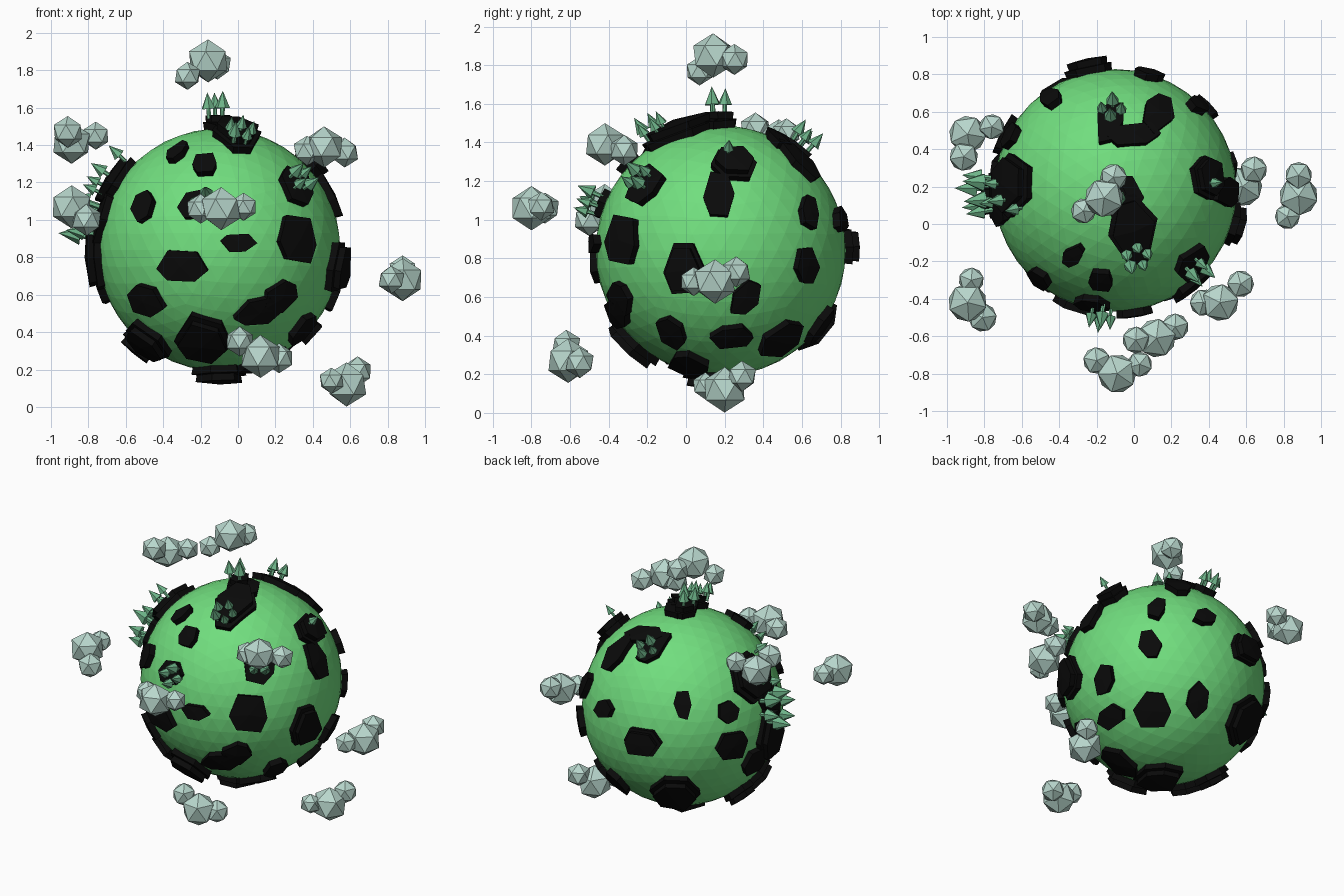
import bpy, bmesh, math, random
from mathutils import Vector, Matrix

if "Cube" in bpy.data.objects:
    bpy.data.objects.remove(bpy.data.objects["Cube"])

random.seed(4)
CENTRE = Vector((-0.10, 0.18, 0.84))
R = 0.648          # planet radius
LAND_R = 0.688     # lower land tier
TALL_R = 0.722     # upper land tier


def material(name, rgb):
    m = bpy.data.materials.new(name)
    m.diffuse_color = (*rgb, 1)
    m.use_nodes = True
    m.node_tree.nodes["Principled BSDF"].inputs["Base Color"].default_value = m.diffuse_color
    return m


GREEN = material("planet green", (0.165, 0.73, 0.21))
BLACK = material("land black", (0.003, 0.003, 0.003))
LEAF = material("tree green", (0.155, 0.456, 0.25))
CLOUD = material("cloud grey", (0.48, 0.68, 0.61))


def finish(bm, name, mat):
    bmesh.ops.recalc_face_normals(bm, faces=bm.faces)
    me = bpy.data.meshes.new(name)
    bm.to_mesh(me)
    bm.free()
    me.materials.append(mat)
    ob = bpy.data.objects.new(name, me)
    bpy.context.collection.objects.link(ob)


def frame(az, el):
    """Right, up and outward axes of a viewing direction."""
    a, e = math.radians(az), math.radians(el)
    out = Vector((math.sin(a) * math.cos(e), -math.cos(a) * math.cos(e), math.sin(e)))
    right = Vector((math.cos(a), math.sin(a), 0))
    return right, out.cross(right), out


def tangents(n, hint):
    ex = (hint - n * hint.dot(n)).normalized()
    return ex, n.cross(ex)


def slab(bm, n, ex, ey, outline, top):
    """Raised land plate: an outline pushed out from the sphere."""
    low, high = [], []
    for x, y in outline:
        d = (n * LAND_R + ex * x + ey * y).normalized()
        low.append(bm.verts.new(CENTRE + d * (R - 0.04)))
        high.append(bm.verts.new(CENTRE + d * top))
    mid = bm.verts.new(CENTRE + n * top)
    k = len(outline)
    for i in range(k):
        j = (i + 1) % k
        bm.faces.new((low[i], low[j], high[j], high[i]))
        bm.faces.new((high[i], high[j], mid))


def land(bm, az, el, patches):
    """Patches given as u, v on the disc seen from az/el, half sizes, turn, tall."""
    right, up, out = frame(az, el)
    for u, v, a, b, turn, tall in patches:
        w = math.sqrt(max(0, LAND_R ** 2 - u * u - v * v))
        n = (right * u + up * v + out * w).normalized()
        ex, ey = tangents(n, right)
        t = math.radians(turn)
        pts = []
        for i in range(6):
            ang = math.radians(i * 60 + random.uniform(-12, 12))
            k = random.uniform(0.92, 1.12)
            x, y = a * k * math.cos(ang), b * k * math.sin(ang) * 1.1
            pts.append((x * math.cos(t) - y * math.sin(t), x * math.sin(t) + y * math.cos(t)))
        slab(bm, n, ex, ey, pts, LAND_R)
        if tall:
            slab(bm, n, ex, ey, [(x * 0.8, y * 0.8) for x, y in pts], TALL_R)


# Planet
bm = bmesh.new()
bmesh.ops.create_icosphere(bm, subdivisions=4, radius=R, matrix=Matrix.Translation(CENTRE))
finish(bm, "planet", GREEN)

# Land seen from the front
bm = bmesh.new()
land(bm, 0, 0, [
    (-.23, .54, .05, .08, -35, 0), (-.08, .47, .07, .07, 0, 0),
    (-.42, .24, .08, .08, 0, 0), (-.13, .24, .10, .08, 0, 0),
    (-.21, -.09, .15, .09, 0, 0), (.10, .04, .10, .05, 0, 0),
    (.435, .055, .12, .14, 0, 0), (-.41, -.28, .12, .09, 0, 0),
    (.22, -.34, .15, .08, 0, 0), (.34, -.26, .11, .08, 30, 0),
    (-.09, -.50, .16, .17, 0, 1), (-.40, -.50, .14, .13, 0, 1),
    (.43, .35, .11, .11, 0, 0), (.46, -.44, .10, .08, 30, 0),
    (.25, -.62, .14, .12, 0, 0),
])
# Land seen from the right
land(bm, 90, 0, [
    (.07, .46, .13, .10, 0, 1), (-.01, .30, .08, .14, 0, 0),
    (-.19, -.10, .12, .15, 0, 1), (.457, -.08, .08, .09, 0, 0),
    (.13, -.25, .07, .10, -25, 0), (.06, -.46, .11, .07, 0, 0),
    (.33, -.48, .13, .11, 20, 0), (.53, -.41, .13, .07, 30, 0),
    (.47, .20, .06, .09, 0, 0),
])
# Land seen from the top
land(bm, 0, 90, [
    (.10, -.21, .13, .20, 10, 1), (.04, -.05, .11, .12, 0, 0),
    (-.01, -.01, .08, .08, 0, 1),
    (-.03, .38, .07, .13, -15, 0), (.10, .31, .16, .06, 10, 0),
    (.235, .43, .09, .14, -20, 0),
])
# Land seen from the left
land(bm, 270, 0, [
    (-.03, .37, .17, .16, 0, 1), (.03, -.04, .13, .20, 0, 1),
    (.08, .18, .12, .14, 0, 0), (-.09, -.20, .10, .10, 0, 0),
    (.03, -.53, .11, .11, 0, 1), (-.30, .22, .07, .07, 0, 0),
    (-.31, -.02, .12, .10, 0, 0),
])
# Land seen from the back left and from below
land(bm, 215, 25, [
    (-.52, -.03, .09, .06, 0, 0), (0, 0, .06, .09, 0, 0),
    (-.27, -.25, .13, .10, 0, 1), (-.05, -.59, .17, .16, 0, 1),
])
land(bm, 0, -90, [(.0, .05, .14, .16, 0, 1)])
finish(bm, "land", BLACK)


# Trees: a thin trunk and a pointed crown standing on the land
def tree(bm, n, foot, s):
    rot = n.to_track_quat('Z', 'Y').to_matrix().to_4x4()
    for r1, r2, h, z in ((.012, .012, .06, .02), (.038, 0, .085, .085)):
        at = Matrix.Translation(CENTRE + n * (foot + z * s))
        bmesh.ops.create_cone(bm, cap_ends=True, segments=6, radius1=r1 * s,
                              radius2=r2 * s, depth=h * s, matrix=at @ rot)


groves = [  # direction, number, spread, size, foot radius
    ((.11, -.34, .60), 5, .055, .9, .70), ((-.02, .43, .57), 4, .05, .9, .685),
    ((-.02, -.02, .70), 3, .04, 1, .715), ((.44, -.43, .38), 4, .05, .95, .685),
    ((.53, .04, .53), 1, 0, .9, .715), ((-.08, -.70, .26), 4, .05, 1, .685),
    ((-.67, -.03, .38), 3, .06, .9, .705), ((-.53, -.10, .50), 1, 0, .9, .705),
    ((-.70, -.02, .16), 6, .09, 1.25, .69),
]
bm = bmesh.new()
for d, count, spread, size, foot in groves:
    n = Vector(d).normalized()
    ex, ey = tangents(n, Vector((.3, .8, .1)))
    for i in range(count):
        a = i * math.tau / count + 0.4
        p = n * 0.7 + (ex * math.cos(a) + ey * math.sin(a)) * spread
        tree(bm, p.normalized(), foot, size * random.uniform(.85, 1.1))
finish(bm, "trees", LEAF)

# Clouds: three low-poly puffs each (x, y, z, radius)
clouds = [
    [(-.16, .14, 1.85, .115), (-.27, .07, 1.77, .075), (-.11, .25, 1.83, .08)],
    [(-.89, .48, 1.41, .11), (-.76, .52, 1.45, .075), (-.91, .36, 1.47, .085)],
    [(-.89, -.42, 1.07, .115), (-.81, -.50, 1.00, .085), (-.87, -.30, 1.08, .075)],
    [(.46, -.42, 1.39, .11), (.57, -.32, 1.36, .08), (.37, -.42, 1.37, .08)],
    [(-.09, -.80, 1.06, .115), (-.20, -.73, 1.06, .08), (.03, -.75, 1.07, .075)],
    [(.88, .15, .68, .115), (.88, .26, .73, .08), (.82, .04, .68, .075)],
    [(.12, -.61, .27, .115), (.01, -.62, .35, .08), (.22, -.55, .26, .08)],
    [(.58, .20, .12, .118), (.64, .29, .19, .08), (.50, .10, .14, .07)],
]
for c, puffs in enumerate(clouds):
    bm = bmesh.new()
    for x, y, z, r in puffs:
        turn = Matrix.Rotation(random.uniform(0, 1.2), 4, 'Z')
        bmesh.ops.create_icosphere(bm, subdivisions=1, radius=r,
                                   matrix=Matrix.Translation((x, y, z)) @ turn)
    finish(bm, f"cloud_{c + 1}", CLOUD)
